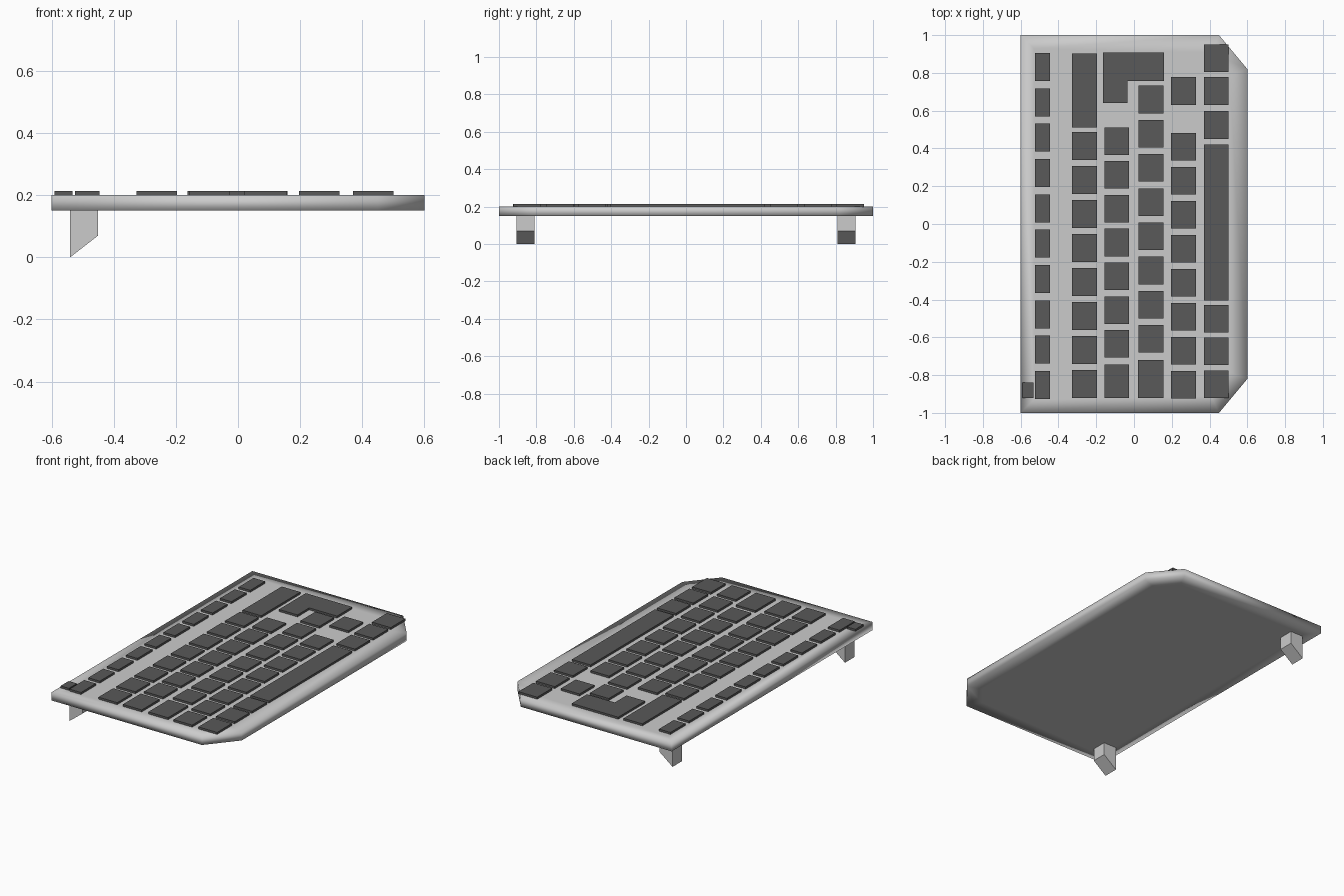
import bpy, bmesh

if "Cube" in bpy.data.objects:
    bpy.data.objects.remove(bpy.data.objects["Cube"])

dark = bpy.data.materials.new("dark_keycap")
dark.diffuse_color = (0.1, 0.1, 0.1, 1)
dark.use_nodes = True
dark.node_tree.nodes["Principled BSDF"].inputs["Base Color"].default_value = dark.diffuse_color


def prism(name, outline, axis, lo, hi, mat=None):
    """Extrude a 2D outline along z (xy points) or y (xz points)."""
    bm = bmesh.new()
    place = (lambda p: (p[0], p[1], lo)) if axis == 'z' else (lambda p: (p[0], lo, p[1]))
    face = bm.faces.new([bm.verts.new(place(p)) for p in outline])
    ext = bmesh.ops.extrude_face_region(bm, geom=[face])
    d = hi - lo
    bmesh.ops.translate(bm, vec=(0, 0, d) if axis == 'z' else (0, d, 0),
                        verts=[v for v in ext['geom'] if isinstance(v, bmesh.types.BMVert)])
    bmesh.ops.recalc_face_normals(bm, faces=bm.faces)
    me = bpy.data.meshes.new(name)
    bm.to_mesh(me)
    bm.free()
    ob = bpy.data.objects.new(name, me)
    bpy.context.collection.objects.link(ob)
    if mat:
        me.materials.append(mat)
    return ob


def key(name, x0, x1, top, bottom):
    return prism(name, [(x0, bottom), (x1, bottom), (x1, top), (x0, top)], 'z', 0.198, 0.213, dark)


def key_run(name, x0, x1, top, pitch, count, h=0.146):
    for i in range(count):
        key(f"{name}_{i + 1}", x0, x1, top - i * pitch, top - i * pitch - h)


# Thin case with two clipped corners, softly shaded
case = prism("case", [(-0.6, -1), (0.45, -1), (0.6, -0.82), (0.6, 0.82), (0.45, 1), (-0.6, 1)],
             'z', 0.15, 0.2)
bm = bmesh.new()
bm.from_mesh(case.data)
caps = [f for f in bm.faces if abs(f.normal.z) > 0.9]
bmesh.ops.inset_individual(bm, faces=caps, thickness=0.1)
for f in bm.faces:
    f.smooth = True
bm.to_mesh(case.data)
bm.free()

# Wedge-cut tilt feet under the rear edge
for side, y in (("left", -0.905), ("right", 0.81)):
    prism(f"foot_{side}", [(-0.54, 0), (-0.45, 0.07), (-0.45, 0.152), (-0.54, 0.152)], 'y', y, y + 0.095)

# Function row and small corner key
key_run("function_key", -0.525, -0.445, 0.905, 0.187, 10, 0.148)
key("corner_key", -0.591, -0.533, -0.84, -0.92)

# Number row
key("backspace_key", -0.327, -0.197, 0.902, 0.512)
key_run("number_key", -0.327, -0.197, 0.486, 0.18, 8)

# Upper letter row
key_run("upper_key", -0.157, -0.026, 0.512, 0.179, 7)
key("tab_key", -0.157, -0.026, -0.743, -0.92)

# L-shaped enter key
prism("enter_key", [(-0.163, 0.64), (-0.034, 0.64), (-0.034, 0.756), (0.16, 0.756),
                    (0.16, 0.907), (-0.163, 0.907)], 'z', 0.198, 0.213, dark)

# Middle letter row
key_run("middle_key", 0.025, 0.157, 0.732, 0.181, 8)
key("caps_key", 0.02, 0.157, -0.719, -0.92)

# Lower letter row
key("up_arrow_key", 0.197, 0.327, 0.777, 0.63)
key_run("lower_key", 0.197, 0.327, 0.483, 0.18, 8)

# Bottom row with the space bar
key("space_bar", 0.37, 0.5, 0.42, -0.405)
for i, top in enumerate((0.951, 0.777, 0.597, -0.428, -0.6, -0.775)):
    key(f"bottom_key_{i + 1}", 0.37, 0.5, top, top - 0.147)
